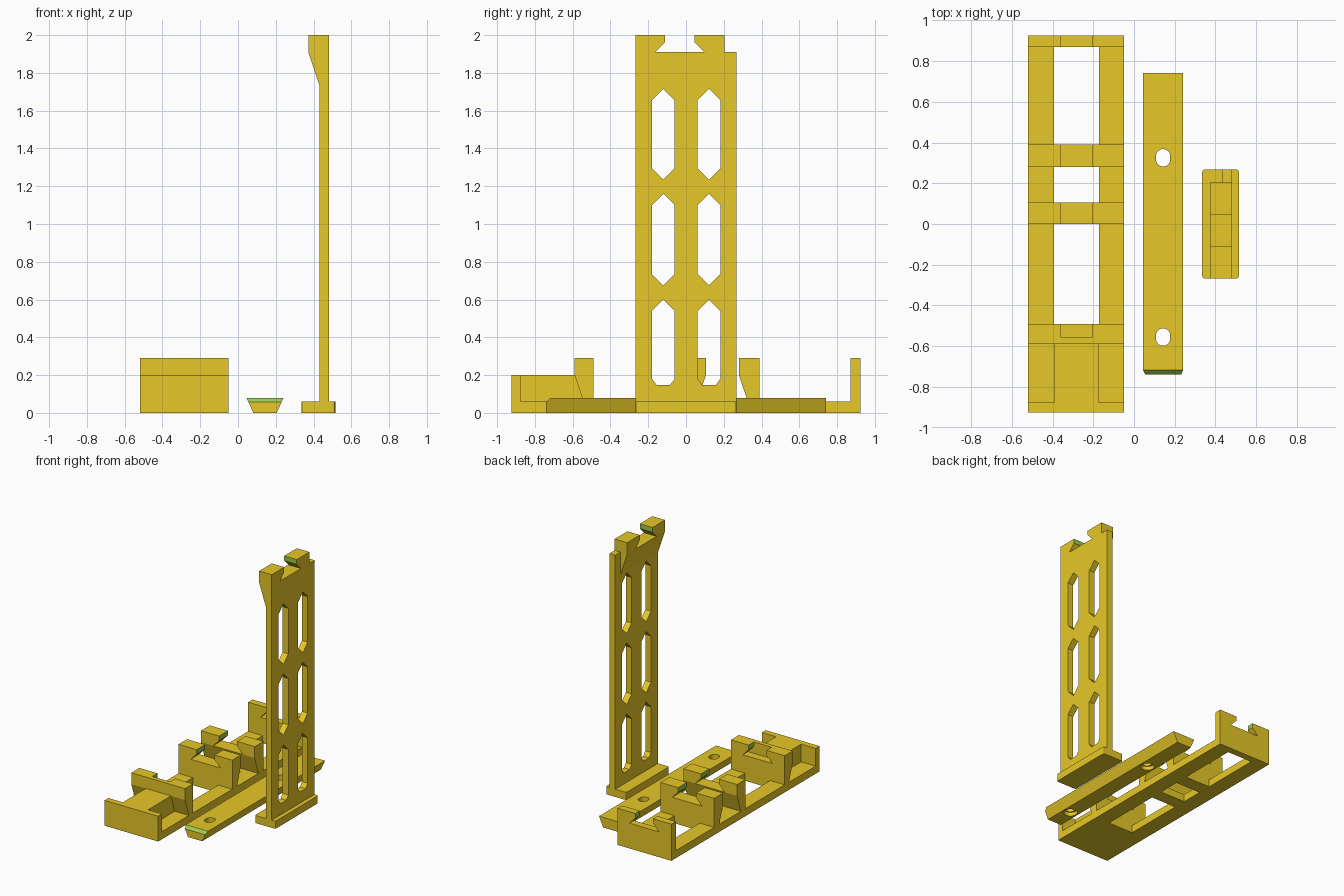
import bpy, bmesh, math
from mathutils import Vector

if "Cube" in bpy.data.objects:
    bpy.data.objects.remove(bpy.data.objects["Cube"])


def make_mat(name, rgb):
    m = bpy.data.materials.new(name)
    m.diffuse_color = (*rgb, 1)
    m.use_nodes = True
    m.node_tree.nodes["Principled BSDF"].inputs["Base Color"].default_value = m.diffuse_color
    return m


GOLD = make_mat("golden_yellow", (0.947, 0.680, 0.025))
GREEN = make_mat("cut_green", (0.337, 0.597, 0.082))


def prism(name, pts, axis, lo, hi, green=None, trim=None, round_axis=0):
    """Extrude a 2D outline along an axis; outline is (y,z), (x,z) or (x,y)."""
    place = {"x": lambda a, b, t: (t, a, b),
             "y": lambda a, b, t: (a, t, b),
             "z": lambda a, b, t: (a, b, t)}[axis]
    bm = bmesh.new()
    low = [bm.verts.new(place(a, b, lo)) for a, b in pts]
    top = [bm.verts.new(place(a, b, hi)) for a, b in pts]
    bm.faces.new(low)
    bm.faces.new(top)
    n = len(pts)
    for i in range(n):
        j = (i + 1) % n
        bm.faces.new((low[i], low[j], top[j], top[i]))
    bmesh.ops.recalc_face_normals(bm, faces=bm.faces)
    if round_axis:  # soften the upright corners
        edges = [e for e in bm.edges
                 if abs((e.verts[0].co - e.verts[1].co).normalized().z) > 0.99]
        bmesh.ops.bevel(bm, geom=edges, offset=round_axis, segments=2,
                        profile=0.5, affect='EDGES')
    if trim:  # slice off one end with a plane
        bmesh.ops.bisect_plane(bm, geom=bm.verts[:] + bm.edges[:] + bm.faces[:],
                               plane_co=trim[0], plane_no=trim[1], clear_outer=True)
        bmesh.ops.holes_fill(bm, edges=[e for e in bm.edges if e.is_boundary])
        bmesh.ops.recalc_face_normals(bm, faces=bm.faces)
    if green:
        for f in bm.faces:
            if green(f):
                f.material_index = 1
    me = bpy.data.meshes.new(name)
    bm.to_mesh(me)
    bm.free()
    me.materials.append(GOLD)
    me.materials.append(GREEN)
    ob = bpy.data.objects.new(name, me)
    bpy.context.collection.objects.link(ob)
    return ob


def box(name, x0, x1, y0, y1, z0, z1, r=0):
    return prism(name, [(x0, y0), (x1, y0), (x1, y1), (x0, y1)], "z", z0, z1,
                 round_axis=r)


def cut(target, cutter):
    m = target.modifiers.new("cut", 'BOOLEAN')
    m.operation = 'DIFFERENCE'
    m.solver = 'EXACT'
    m.object = cutter
    cutter.hide_render = True
    cutter.hide_viewport = True
    cutter.display_type = 'WIRE'


def ears(name, axis, centre, left, right, z0, lo, hi):
    """Two blocks that leave a dovetail notch between them, with green lips."""
    for side, outer in ((-1, left), (1, right)):
        lip = centre + side * 0.078
        pts = [(outer, z0), (centre + side * 0.13, z0), (lip, z0 + 0.053),
               (lip, z0 + 0.09), (outer, z0 + 0.09)]
        idx = 1 if axis == "x" else 0

        def is_lip(f):
            c = f.calc_center_median()
            return abs(f.normal[idx]) > 0.99 and abs(c[idx] - lip) < 0.005
        prism(f"{name}_{'left' if side < 0 else 'right'}", pts, axis, lo, hi, is_lip)


# ---- tray: rails and cross floors
X0, X1, XI0, XI1, XC = -0.52, -0.05, -0.393, -0.173, -0.283
FLOOR = 0.06
box("rail_left", X0, XI0, -0.925, 0.925, 0, FLOOR)
box("rail_right", XI1, X1, -0.925, 0.925, 0, FLOOR)
for i, (a, b) in enumerate([(-0.925, -0.49), (0.0, 0.105), (0.28, 0.39), (0.87, 0.925)]):
    box(f"cross_floor_{i}", XI0, XI1, a, b, 0, FLOOR)

# ---- tray: front wall and raised T platform
box("front_wall", X0, X1, -0.925, -0.877, FLOOR, 0.2)
box("front_platform", XI0, XI1, -0.877, -0.55, FLOOR, 0.2)

# ---- tray: notched cradle walls (flat side, overhanging side)
for i, (flat, over) in enumerate([(-0.49, -0.59), (0.0, 0.105), (0.39, 0.28), (0.925, 0.87)]):
    s = 1 if over > flat else -1
    foot = over - s * 0.047 if i < 3 else over
    prism(f"cradle_wall_{i}", [(flat, FLOOR), (foot, FLOOR), (over, 0.2), (flat, 0.2)],
          "x", X0, X1)
    lo, hi = sorted((flat, over))
    if i == 0:  # closed stop behind the first notch
        box("cradle_stop", X0, X1, lo, -0.555, 0.2, 0.29)
        lo = -0.555
    ears(f"cradle_ear_{i}", "y", XC, X0, X1, 0.2, lo, hi)

# ---- dovetail bar with chamfered front end and screw slots
BX = 0.143
bar = prism("dovetail_bar", [(BX - 0.062, 0), (BX + 0.062, 0), (BX + 0.098, 0.08),
                             (BX - 0.098, 0.08)], "y", -0.74, 0.742,
            green=lambda f: f.normal.y < -0.3 and f.normal.z > 0.3,
            trim=(Vector((0, -0.74, 0.058)), Vector((0, -0.022, 0.022)).normalized()))
for i, y in enumerate((-0.555, 0.325)):
    slot, ring = [], []
    for k in range(24):
        a = 2 * math.pi * (k + 0.5) / 24
        slot.append((BX + 0.035 * math.cos(a),
                     y + 0.035 * math.sin(a) + math.copysign(0.008, math.sin(a))))
        ring.append((BX + 0.05 * math.cos(a), y + 0.05 * math.sin(a)))
    cut(bar, prism(f"slot_cutter_{i}", slot, "z", -0.05, 0.15))
    cut(bar, prism(f"counterbore_cutter_{i}", ring, "z", -0.05, 0.03))

# ---- tower: foot, plate with six windows, overhanging head
box("tower_foot", 0.335, 0.515, -0.268, 0.268, 0, FLOOR, r=0.012)
plate = box("tower_plate", 0.432, 0.482, -0.268, 0.268, FLOOR, 1.91)
for i, (z0, z1) in enumerate([(0.12, 0.6), (0.675, 1.16), (1.235, 1.715)]):
    for c in (-0.12, 0.122):
        pts = [(c + 0.06, z0 + 0.06), (c + 0.06, z1 - 0.06), (c, z1),
               (c - 0.06, z1 - 0.06), (c - 0.06, z0 + 0.06)]
        # the lowest windows have a flat sill
        pts += [(c - 0.035, 0.147), (c + 0.035, 0.147)] if i == 0 else [(c, z0)]
        cut(plate, prism(f"window_cutter_{i}", pts, "x", 0.35, 0.55))
prism("tower_head_taper", [(0.432, 1.73), (0.432, 1.91), (0.372, 1.91)], "y", -0.268, 0.203)
ears("tower_ear", "x", -0.033, -0.268, 0.203, 1.91, 0.372, 0.482)
